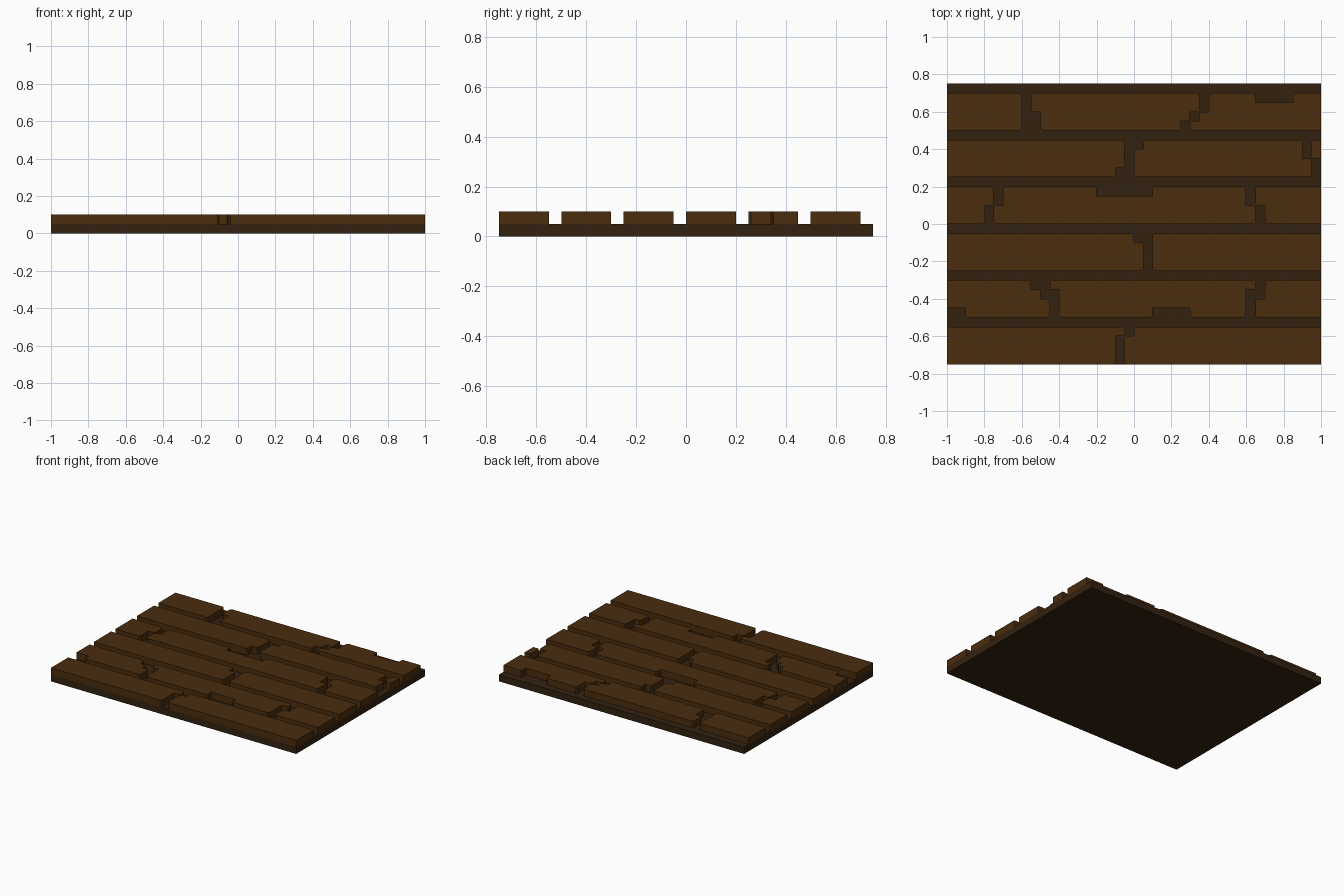
import bpy, bmesh

cube = bpy.data.objects.get("Cube")
if cube:
    bpy.data.objects.remove(cube, do_unlink=True)

STEP = 0.05      # size of one chipping step
BASE_TOP = 0.05
PLANK_TOP = 0.10


def material(name, rgb):
    m = bpy.data.materials.new(name)
    m.use_nodes = True
    col = (*rgb, 1.0)
    m.diffuse_color = col
    bsdf = m.node_tree.nodes["Principled BSDF"]
    bsdf.inputs["Base Color"].default_value = col
    bsdf.inputs["Roughness"].default_value = 0.9
    return m


wood = material("warm brown wood", (0.070, 0.026, 0.0045))
dark = material("dark brown backing", (0.034, 0.016, 0.005))


def add_object(name, bm, mat):
    me = bpy.data.meshes.new(name)
    bm.to_mesh(me)
    bm.free()
    me.materials.append(mat)
    ob = bpy.data.objects.new(name, me)
    bpy.context.scene.collection.objects.link(ob)
    return ob


# Backing board
bm = bmesh.new()
bmesh.ops.create_cube(bm, size=1)
for v in bm.verts:
    v.co = (v.co.x * 2, v.co.y * 1.5, (v.co.z + 0.5) * BASE_TOP)
add_object("backing_board", bm, dark)

# Rows of planks, front to back. Each cut is (x0, x1, first band, end band):
# a row is four bands deep, and cuts remove the joints and chipped notches.
ROWS = [
    [(-.1, -.05, 0, 3), (-.05, 0, 3, 4)],
    [(-.55, -.45, 3, 4), (-.5, -.4, 2, 3), (-.45, -.4, 0, 2),
     (.65, .7, 2, 4), (.6, .65, 0, 3), (.1, .3, 0, 1), (-1, -.9, 0, 1)],
    [(.05, .1, 0, 4), (0, .05, 3, 4)],
    [(-.75, -.7, 2, 4), (-.8, -.75, 0, 2), (-.2, .1, 3, 4),
     (.6, .65, 2, 4), (.65, .7, 0, 2)],
    [(-.05, 0, 0, 4), (0, .05, 3, 4), (-.1, -.05, 0, 1),
     (.9, .95, 2, 4), (.95, 1, 0, 2)],
    [(-.6, -.55, 0, 4), (-.55, -.5, 0, 2), (.35, .4, 2, 4),
     (.3, .35, 1, 2), (.25, .3, 0, 1), (.65, .85, 3, 4)],
]


def split_planks(cuts):
    """Return the connected groups of cells left in a row after the cuts."""
    cells = {(i, j) for i in range(40) for j in range(4)}
    for x0, x1, b0, b1 in cuts:
        cells -= {(i, j) for i in range(round((x0 + 1) / STEP), round((x1 + 1) / STEP))
                  for j in range(b0, b1)}
    groups = []
    while cells:
        stack = [min(cells)]
        cells.discard(stack[0])
        group = []
        while stack:
            i, j = stack.pop()
            group.append((i, j))
            for n in ((i + 1, j), (i - 1, j), (i, j + 1), (i, j - 1)):
                if n in cells:
                    cells.discard(n)
                    stack.append(n)
        groups.append(group)
    return groups


def build_plank(name, group, y0):
    bm = bmesh.new()
    verts = {}

    def corner(i, j):
        if (i, j) not in verts:
            verts[i, j] = bm.verts.new((-1 + i * STEP, y0 + j * STEP, BASE_TOP))
        return verts[i, j]

    for i, j in group:
        bm.faces.new([corner(i, j), corner(i + 1, j), corner(i + 1, j + 1), corner(i, j + 1)])
    # Merge the cells into one outline, then raise it
    bmesh.ops.dissolve_limit(bm, angle_limit=0.01, verts=bm.verts[:], edges=bm.edges[:])
    ext = bmesh.ops.extrude_face_region(bm, geom=bm.faces[:], use_keep_orig=True)
    for v in ext["geom"]:
        if isinstance(v, bmesh.types.BMVert):
            v.co.z = PLANK_TOP
    bmesh.ops.recalc_face_normals(bm, faces=bm.faces[:])
    # Soften the outer upright corners at the joints
    uprights = [e for e in bm.edges
                if abs(e.verts[0].co.z - e.verts[1].co.z) > 0.01
                and abs(e.verts[0].co.x) < 0.99
                and len(e.link_faces) == 2 and e.calc_face_angle_signed() > 0.5]
    if uprights:
        bmesh.ops.bevel(bm, geom=uprights, offset=0.01, segments=1,
                        affect='EDGES', profile=0.5)
    add_object(name, bm, wood)


for r, cuts in enumerate(ROWS):
    for p, group in enumerate(split_planks(cuts)):
        build_plank(f"plank_row{r + 1}_{p + 1}", group, -0.75 + r * 0.25)
